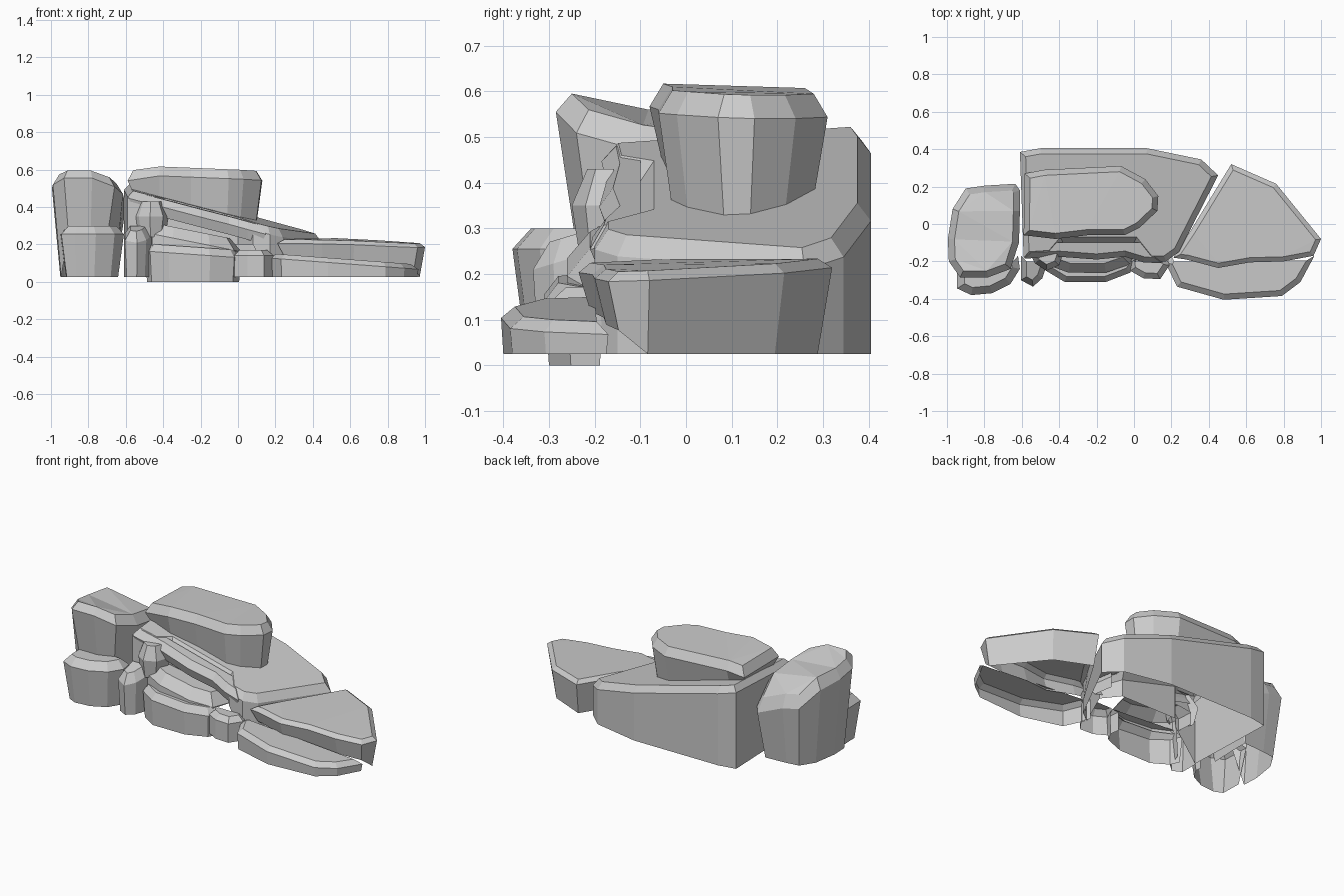
import bpy, bmesh
from mathutils import Vector


def inset(pts, d):
    # Offset a counter-clockwise outline inwards by d
    out = []
    n = len(pts)
    for i in range(n):
        p, q, r = (Vector(pts[(i + k) % n]) for k in (-1, 0, 1))
        e1, e2 = (q - p).normalized(), (r - q).normalized()
        m = Vector((-e1.y - e2.y, e1.x + e2.x)).normalized()
        c = max(0.6, m.dot(Vector((-e1.y, e1.x))))
        out.append(q + m * d / c)
    return out


def rock(name, outline, top, base=lambda x, y: 0.025, rim=0.04, drop=0.04, foot=0.0, open_back=False):
    # Open-bottomed rock: foot ring, shoulder ring, chamfered cap.
    # open_back leaves out the wall of the closing edge, which is buried in a neighbour
    area = sum(a[0] * b[1] - b[0] * a[1] for a, b in zip(outline, outline[1:] + outline[:1]))
    if area < 0:
        outline = outline[::-1]
    bm = bmesh.new()
    rings = []
    for d, f in [(foot, base), (0.0, lambda x, y: top(x, y) - drop), (rim, top)]:
        rings.append([bm.verts.new((p[0], p[1], f(p[0], p[1]))) for p in inset(outline, d)])
    n = len(outline)
    for lo, hi in zip(rings, rings[1:]):
        for i in range(n - 1 if open_back else n):
            j = (i + 1) % n
            bm.faces.new((lo[i], lo[j], hi[j], hi[i]))
    cap = bm.faces.new(rings[-1])
    bmesh.ops.triangulate(bm, faces=[cap])
    mesh = bpy.data.meshes.new(name)
    bm.to_mesh(mesh)
    bm.free()
    bpy.context.collection.objects.link(bpy.data.objects.new(name, mesh))


def plateau(x, y):
    return 0.35 - 0.26 * x + 0.06 * y


def left_top(x, y):
    z = 0.595 - 0.12 * max(0, y + 0.25) - 0.9 * max(0, y - 0.07)
    return z - 0.5 * max(0, x + 0.75) - 0.5 * max(0, -0.93 - x)


# Large sloping plateau with a recessed front wall
rock("plateau", [(-0.61, 0.385), (-0.5, 0.405), (0.07, 0.405), (0.36, 0.345), (0.45, 0.26),
                 (0.24, -0.15), (0.17, -0.2), (0.08, -0.2), (0.0, -0.1), (-0.38, -0.1),
                 (-0.44, -0.17), (-0.59, -0.18)], plateau,
     base=lambda x, y: 0.2 if y < -0.05 and -0.5 < x < 0.1 else 0.025, rim=0.03)

# Overhanging lip along the plateau front
rock("plateau_lip", [(-0.57, -0.07), (-0.585, -0.185), (-0.4, -0.175), (-0.2, -0.19),
                     (-0.05, -0.175), (0.05, -0.205), (0.15, -0.21), (0.1, -0.07)],
     lambda x, y: plateau(x, y) - 0.004, base=lambda x, y: plateau(x, y) - 0.1,
     rim=0.03, foot=0.02, open_back=True)

# Upper block on the plateau
rock("upper_block", [(-0.585, 0.27), (-0.48, 0.29), (-0.07, 0.31), (0.06, 0.24), (0.13, 0.15),
                     (0.125, 0.07), (0.03, -0.02), (-0.05, -0.06), (-0.25, -0.06),
                     (-0.42, -0.08), (-0.59, -0.06)],
     lambda x, y: 0.6 - 0.04 * x - 0.03 * max(0, y) - 0.25 * max(0, -0.46 - x),
     base=lambda x, y: plateau(x, y) - 0.02, rim=0.03, drop=0.05, foot=0.03)

# Tall outcrop at the left
rock("left_outcrop", [(-0.995, -0.08), (-0.97, 0.08), (-0.9, 0.19), (-0.8, 0.205), (-0.635, 0.215),
                      (-0.61, 0.18), (-0.61, 0.07), (-0.615, -0.1), (-0.66, -0.24),
                      (-0.78, -0.285), (-0.93, -0.285), (-0.99, -0.2)],
     left_top, base=lambda x, y: 0.26 if y < -0.19 else 0.025, rim=0.035, drop=0.04, foot=0.045)

# Low ledge in front of the left outcrop
rock("left_ledge", [(-0.95, -0.17), (-0.945, -0.345), (-0.87, -0.38), (-0.76, -0.37), (-0.66, -0.32),
                    (-0.61, -0.24), (-0.62, -0.17)],
     lambda x, y: 0.3, rim=0.04, drop=0.045, foot=0.03, open_back=True)

# Stones filling the gap beside the left outcrop
rock("gap_stone", [(-0.605, -0.17), (-0.605, -0.3), (-0.54, -0.335), (-0.49, -0.29), (-0.45, -0.17)],
     lambda x, y: 0.3 + 0.3 * (y + 0.2), rim=0.03, drop=0.05, foot=0.01, open_back=True)
rock("gap_boulder", [(-0.57, -0.13), (-0.53, -0.21), (-0.47, -0.25), (-0.4, -0.22), (-0.37, -0.13)],
     lambda x, y: 0.43, base=lambda x, y: 0.24, rim=0.03, drop=0.08, foot=0.015, open_back=True)

# Stepped ledges below the recess
rock("lower_front_ledge", [(-0.5, -0.18), (-0.47, -0.25), (-0.37, -0.31), (-0.15, -0.31),
                           (-0.02, -0.26), (0.02, -0.18)],
     lambda x, y: 0.17 - 0.07 * x, base=lambda x, y: 0.0, rim=0.03, foot=0.01, open_back=True)
rock("upper_front_ledge", [(-0.47, -0.07), (-0.46, -0.22), (-0.35, -0.26), (-0.15, -0.26),
                           (-0.02, -0.215), (0.02, -0.07)],
     lambda x, y: 0.225 - 0.2 * x, base=lambda x, y: 0.16 - 0.05 * x, rim=0.05, drop=0.06, open_back=True)
rock("small_front_stone", [(-0.03, -0.17), (-0.02, -0.25), (0.05, -0.29), (0.14, -0.295),
                           (0.19, -0.22), (0.17, -0.17)],
     lambda x, y: 0.17, rim=0.03, drop=0.03, open_back=True)

# Low shelf at the right with its front step
rock("right_shelf", [(0.52, 0.32), (0.76, 0.215), (1.0, -0.08), (0.96, -0.17), (0.8, -0.2),
                     (0.62, -0.205), (0.45, -0.235), (0.28, -0.19), (0.21, -0.18), (0.3, -0.04)],
     lambda x, y: 0.235 - 0.05 * max(0, x - 0.5) - 0.05 * max(0, -y),
     base=lambda x, y: 0.14 - 0.085 * (x - 0.2) if y < -0.13 else 0.025,
     rim=0.025, drop=0.02, foot=0.025)
rock("right_front_step", [(0.2, -0.17), (0.17, -0.21), (0.23, -0.335), (0.48, -0.405), (0.79, -0.385),
                          (0.89, -0.31), (0.965, -0.17)],
     lambda x, y: 0.15 - 0.075 * (x - 0.2), rim=0.03, drop=0.025, foot=0.005, open_back=True)
